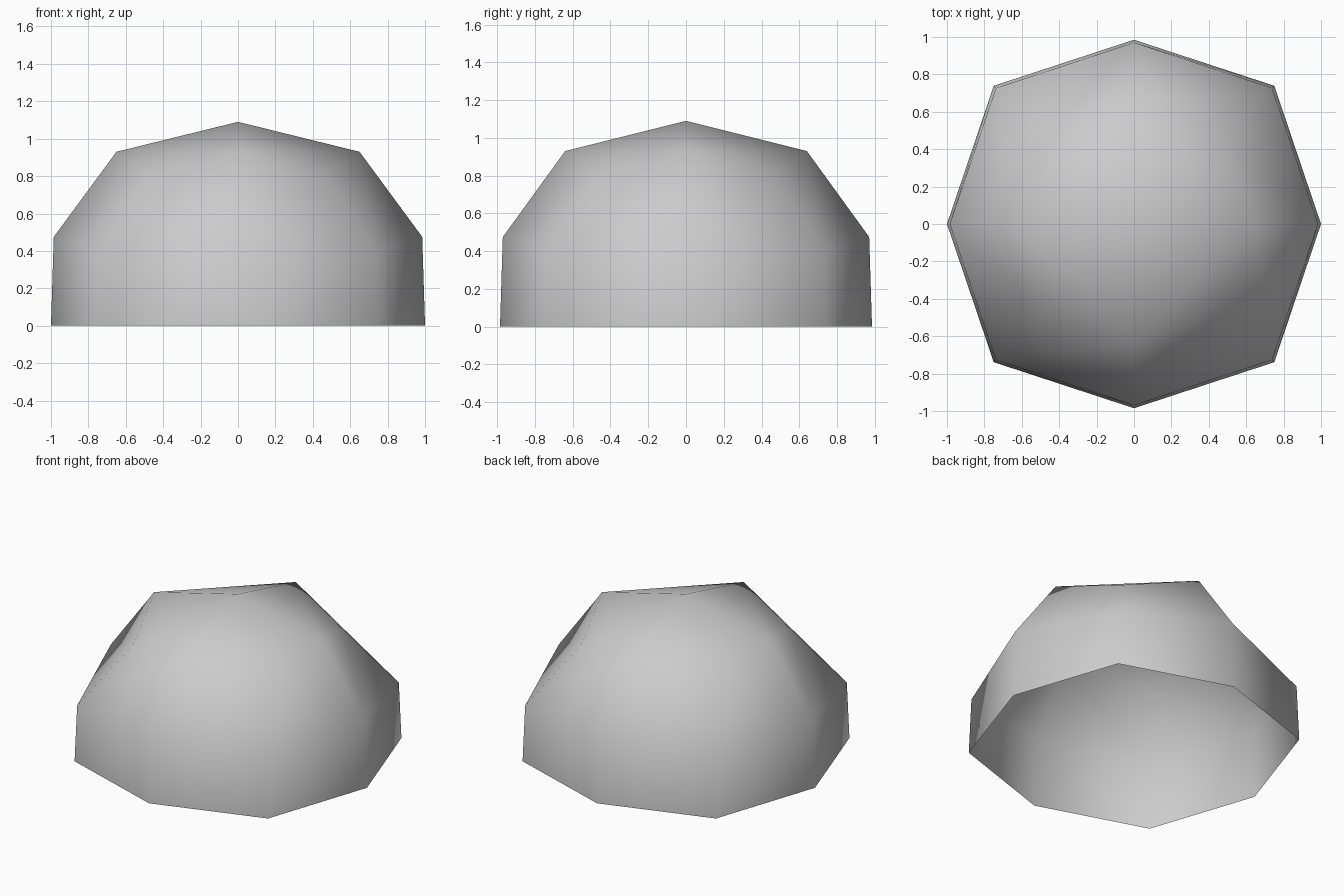
import bpy
import bmesh

old = bpy.data.objects.get("Cube")
if old:
    bpy.data.objects.remove(old, do_unlink=True)

# Plain grey
grey = bpy.data.materials.new("plain_grey")
grey.use_nodes = True
colour = (0.6, 0.6, 0.6, 1)
grey.diffuse_color = colour
grey.node_tree.nodes["Principled BSDF"].inputs["Base Color"].default_value = colour

# Eight directions: axis and diagonal points alternate
DIRECTIONS = [(1, 0), (1, 1), (0, 1), (-1, 1), (-1, 0), (-1, -1), (0, -1), (1, -1)]
DEPTH = 0.985  # slightly shallower from front to back


def add_ring(bm, axis, axis_z, diagonal, diagonal_z):
    ring = []
    for x, y in DIRECTIONS:
        r, z = (diagonal, diagonal_z) if x and y else (axis, axis_z)
        ring.append(bm.verts.new((x * r, y * r * DEPTH, z)))
    return ring


# Open dome shell, from the rim up
bm = bmesh.new()
rings = [
    add_ring(bm, 1.0, 0, 0.75, 0),
    add_ring(bm, 0.985, 0.475, 0.738, 0.39),
    add_ring(bm, 0.65, 0.93, 0.475, 0.80),
]
for low, high in zip(rings, rings[1:]):
    for i in range(len(low)):
        j = (i + 1) % len(low)
        bm.faces.new((low[i], low[j], high[j], high[i]))

# Shallow crown
apex = bm.verts.new((0, 0, 1.09))
top = rings[-1]
for i in range(0, len(top), 2):
    j = (i + 2) % len(top)
    bm.faces.new((apex, top[i], top[j]))
    bm.faces.new((top[i], top[i + 1], top[j]))

for face in bm.faces:
    face.smooth = True
mesh = bpy.data.meshes.new("dome_shell")
bm.to_mesh(mesh)
bm.free()
mesh.materials.append(grey)
dome = bpy.data.objects.new("dome_shell", mesh)
bpy.context.collection.objects.link(dome)
